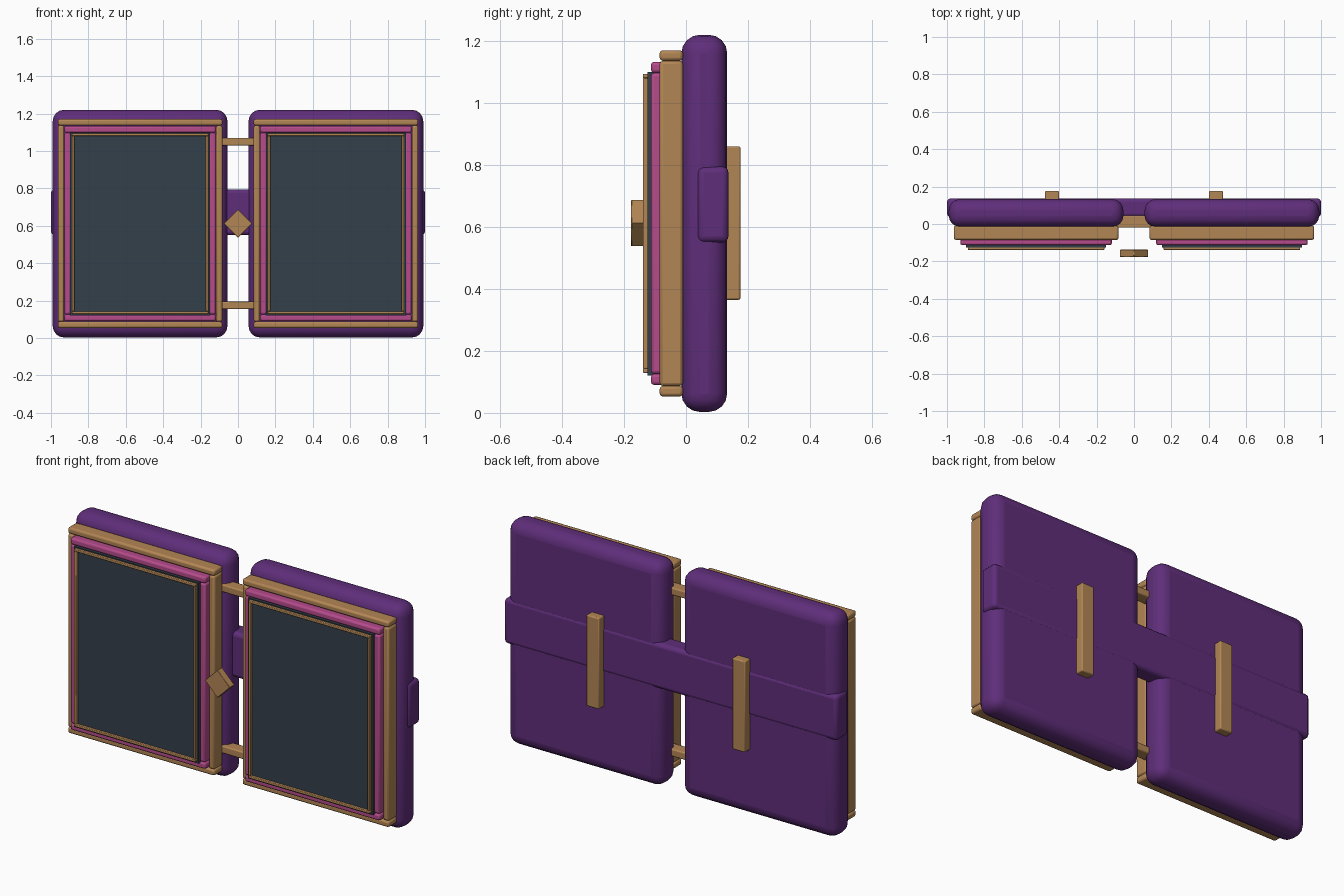
import bpy, math

if "Cube" in bpy.data.objects:
    bpy.data.objects.remove(bpy.data.objects["Cube"])


def material(name, rgb):
    m = bpy.data.materials.new(name)
    m.diffuse_color = (*rgb, 1)
    m.use_nodes = True
    m.node_tree.nodes["Principled BSDF"].inputs["Base Color"].default_value = m.diffuse_color
    return m


PURPLE = material("purple_leather", (0.115, 0.027, 0.195))
TAN = material("tan_wood", (0.45, 0.24, 0.09))
PINK = material("pink_trim", (0.46, 0.07, 0.26))
SLATE = material("slate", (0.034, 0.05, 0.07))


def box(name, x, y, z, mat, bevel=0.0, segments=2):
    """Box from (min, max) ranges with an optional rounded edge."""
    ranges = (x, y, z)
    bpy.ops.mesh.primitive_cube_add(size=1, location=[(a + b) / 2 for a, b in ranges])
    ob = bpy.context.object
    ob.name = name
    ob.scale = [b - a for a, b in ranges]
    bpy.ops.object.transform_apply(location=False, rotation=False, scale=True)
    ob.data.materials.append(mat)
    if bevel:
        mod = ob.modifiers.new("rounded", 'BEVEL')
        mod.width = bevel
        mod.segments = segments
        bpy.ops.object.shade_smooth_by_angle(angle=math.radians(40))
    return ob


def frame(name, x, y, z, width, mat, bevel):
    """Four bars: full-width rails with stiles between them."""
    (x0, x1), (z0, z1) = x, z
    box(name + "_bottom_rail", x, y, (z0, z0 + width), mat, bevel)
    box(name + "_top_rail", x, y, (z1 - width, z1), mat, bevel)
    inner = (z0 + width, z1 - width)
    box(name + "_left_stile", (x0, x0 + width), y, inner, mat, bevel)
    box(name + "_right_stile", (x1 - width, x1), y, inner, mat, bevel)


# Two matching leaves
for side, cx in (("left", -0.5235), ("right", 0.5235)):
    def span(half):
        return (cx - half, cx + half)

    box(side + "_cover", span(0.467), (-0.015, 0.133), (0.003, 1.22), PURPLE, 0.06, 4)
    frame(side + "_outer_frame", span(0.44), (-0.085, -0.010), (0.053, 1.170), 0.034, TAN, 0.010)
    frame(side + "_trim", span(0.405), (-0.113, -0.040), (0.090, 1.133), 0.036, PINK, 0.010)
    frame(side + "_inner_frame", span(0.365), (-0.139, -0.100), (0.129, 1.094), 0.014, TAN, 0.003)
    box(side + "_panel", span(0.375), (-0.125, -0.012), (0.120, 1.10), SLATE)
    # Support bar on the back of the leaf
    bx = math.copysign(0.438, cx)
    box(side + "_back_bar", (bx - 0.038, bx + 0.038), (0.12, 0.176), (0.365, 0.86), TAN, 0.006)

# Strap wrapping across the back
box("strap", (-1.0, 1.0), (0.037, 0.137), (0.55, 0.795), PURPLE, 0.02, 3)

# Hinge bars bridging the two leaves
for name, z in (("lower_hinge", 0.174), ("upper_hinge", 1.049)):
    box(name, (-0.09, 0.09), (-0.02, 0.045), (z - 0.02, z + 0.02), TAN, 0.006)

# Diamond clasp floating in front of the gap
clasp = box("clasp", (-0.0535, 0.0535), (-0.177, -0.137), (0.5585, 0.6655), TAN, 0.002, 1)
clasp.rotation_euler.y = math.radians(45)
